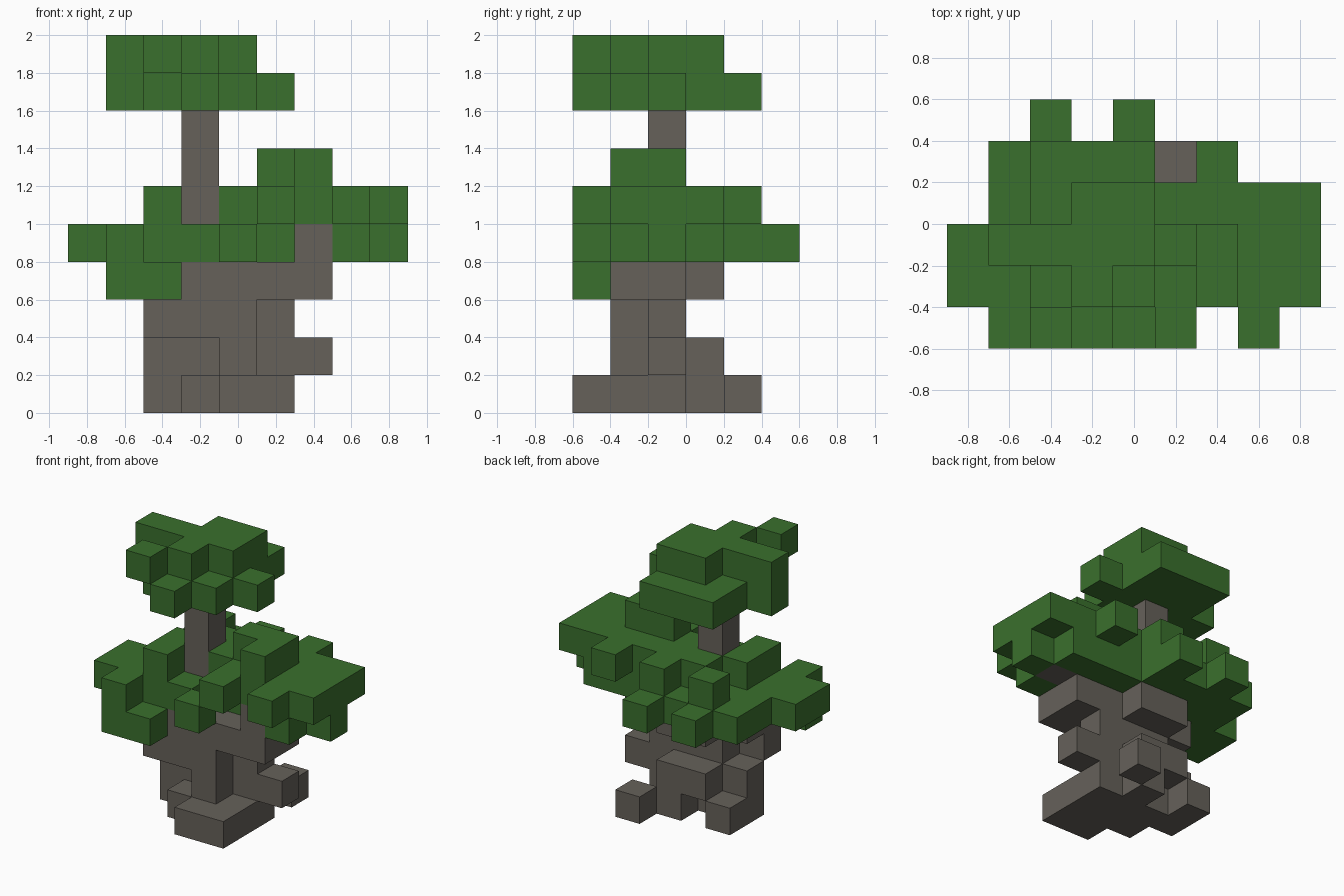
import bpy
import bmesh
import math
from mathutils import Vector

cube = bpy.data.objects.get("Cube")
if cube:
    bpy.data.objects.remove(cube, do_unlink=True)

SIZE = 0.2
ORIGIN = Vector((-0.9, -0.6, 0.0))


def make_material(name, colour):
    mat = bpy.data.materials.new(name)
    mat.use_nodes = True
    mat.diffuse_color = colour
    mat.node_tree.nodes["Principled BSDF"].inputs["Base Color"].default_value = colour
    return mat


bark = make_material("bark grey", (0.133, 0.120, 0.102, 1))
leaf = make_material("leaf green", (0.042, 0.162, 0.026, 1))

# Block plans, bottom layer first. Each row runs left to right in x,
# rows run front to back. W = wood, L = leaves.
LAYERS = [
    # roots
    ["....WW...",
     "...WWW...",
     "..WWWW...",
     "..W.W....",
     ".....W..."],
    # lower trunk
    [".........",
     "....W....",
     "..WWWWW..",
     "...WW...."],
    # mid trunk
    [".........",
     "..WWW....",
     "...WWW..."],
    # trunk fork and lowest leaves
    [".LL......",
     "..WWWWW..",
     "..WWWWW..",
     "...WW...."],
    # wide canopy, bottom
    [".L..L....",
     "LLLL..WL.",
     "LLLWLLLWL",
     ".LLLLLLL.",
     ".LLLL....",
     "..L.L...."],
    # wide canopy, top
    [".....L.L.",
     "..L..LLLL",
     "..LWLLLLL",
     "...LLLLLL",
     "..L.L.L.."],
    # upper trunk and side tuft
    [".........",
     "......L..",
     "...W.LL.."],
    # bare upper trunk
    [".........",
     ".........",
     "...W....."],
    # crown, bottom
    ["...L.....",
     "..LLL....",
     ".LLLLL...",
     "..LLL....",
     "..LLL...."],
    # crown, top
    ["..L......",
     "...L.....",
     ".LLLL....",
     "...LL...."],
]

blocks = {(i, j, k): kind
          for k, layer in enumerate(LAYERS)
          for j, row in enumerate(layer)
          for i, kind in enumerate(row) if kind != "."}


def build_part(name, kind, levels, mat):
    """Skin the chosen blocks with only their exposed faces."""
    bm = bmesh.new()
    verts = {}

    def corner(p):
        key = tuple(round(c) for c in p)
        if key not in verts:
            verts[key] = bm.verts.new(ORIGIN + Vector(key) * SIZE)
        return verts[key]

    for cell, cell_kind in blocks.items():
        if cell_kind != kind or cell[2] not in levels:
            continue
        for axis in range(3):
            for side in (0, 1):
                step = Vector((0, 0, 0))
                step[axis] = 1 if side else -1
                neighbour = tuple(round(c) for c in Vector(cell) + step)
                if neighbour in blocks:
                    continue
                u, v = Vector((0, 0, 0)), Vector((0, 0, 0))
                u[(axis + 1) % 3] = 1
                v[(axis + 2) % 3] = 1
                base = Vector(cell)
                base[axis] += side
                loop = [base, base + u, base + u + v, base + v]
                if not side:
                    loop.reverse()
                bm.faces.new([corner(p) for p in loop])

    # merge flat neighbouring squares into larger faces
    bmesh.ops.dissolve_limit(bm, angle_limit=math.radians(1),
                             verts=bm.verts[:], edges=bm.edges[:])
    mesh = bpy.data.meshes.new(name)
    bm.to_mesh(mesh)
    bm.free()
    mesh.materials.append(mat)
    obj = bpy.data.objects.new(name, mesh)
    bpy.context.scene.collection.objects.link(obj)
    return obj


# Tree parts
build_part("roots_and_trunk", "W", range(0, 4), bark)
build_part("upper_trunk_and_branch", "W", range(4, 8), bark)
build_part("wide_canopy", "L", range(3, 7), leaf)
build_part("crown", "L", range(8, 10), leaf)
